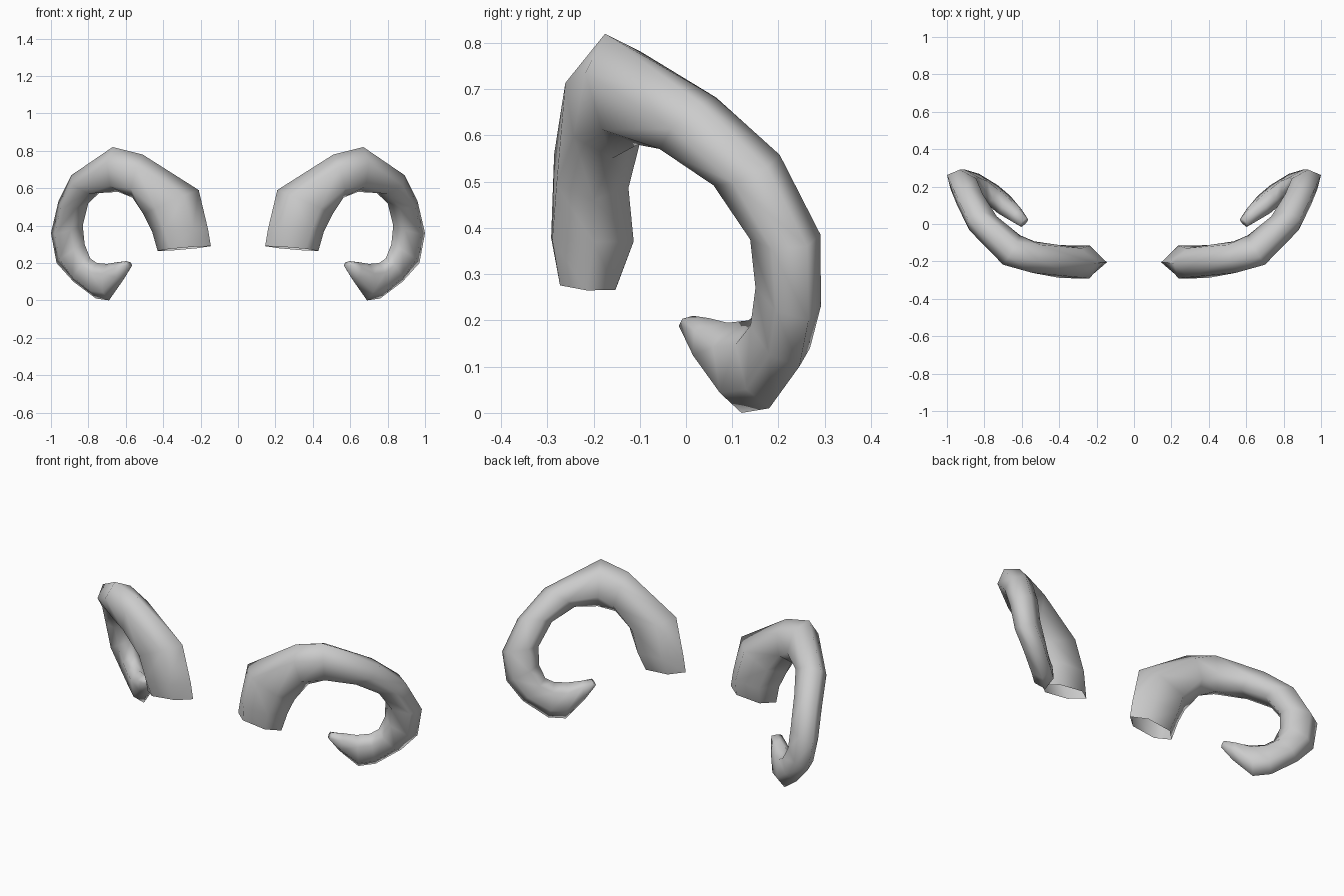
import bpy, bmesh, math
from mathutils import Vector

if "Cube" in bpy.data.objects:
    bpy.data.objects.remove(bpy.data.objects["Cube"])

# Ring table: outer ridge point, inner ridge point, half thickness
RINGS = [
    ((.145, -.205, .29), (.43, -.215, .265), .06),
    ((.16, -.205, .38), (.46, -.20, .37), .088),
    ((.21, -.21, .59), (.505, -.20, .46), .078),
    ((.51, -.195, .78), (.565, -.16, .55), .078),
    ((.67, -.175, .82), (.64, -.105, .58), .075),
    ((.89, .03, .67), (.73, -.02, .585), .068),
    ((.96, .175, .53), (.80, .09, .52), .065),
    ((1.0, .262, .36), (.83, .17, .40), .06),
    ((.97, .265, .20), (.82, .18, .30), .055),
    ((.88, .245, .10), (.79, .165, .225), .053),
    ((.76, .18, .01), (.755, .135, .20), .05),
    ((.69, .12, .00), (.70, .09, .195), .05),
    ((.62, .045, .10), (.64, .05, .205), .04),
    ((.58, .00, .18), (.595, .015, .21), .027),
]


def ring_points(i):
    """Six-sided cross-section between the outer and inner ridges."""
    outer, inner, h = Vector(RINGS[i][0]), Vector(RINGS[i][1]), RINGS[i][2]
    a, b = RINGS[max(i - 1, 0)], RINGS[min(i + 1, len(RINGS) - 1)]
    tangent = Vector(b[0]) + Vector(b[1]) - Vector(a[0]) - Vector(a[1])
    n = tangent.cross(inner - outer).normalized() * h
    p, q = outer.lerp(inner, .26), outer.lerp(inner, .77)
    return [outer, p + n, q + n, inner, q - n, p - n]


def make_horn(name, side):
    bm = bmesh.new()
    loops = []
    for i in range(len(RINGS)):
        loops.append([bm.verts.new((p.x * side, p.y, max(p.z, 0)))
                      for p in ring_points(i)])
    # Skin between neighbouring rings, left open at the base
    for r, s in zip(loops, loops[1:]):
        for k in range(6):
            j = (k + 1) % 6
            bm.faces.new((r[k], r[j], s[j], s[k]))
    # Tip cap
    bm.faces.new(loops[-1])
    bmesh.ops.recalc_face_normals(bm, faces=bm.faces[:])
    mesh = bpy.data.meshes.new(name)
    bm.to_mesh(mesh)
    bm.free()
    obj = bpy.data.objects.new(name, mesh)
    bpy.context.collection.objects.link(obj)
    bpy.ops.object.select_all(action='DESELECT')
    obj.select_set(True)
    bpy.context.view_layer.objects.active = obj
    bpy.ops.object.shade_smooth_by_angle(angle=math.radians(85))


# Mirrored pair of curled horns
make_horn("right_horn", 1)
make_horn("left_horn", -1)
